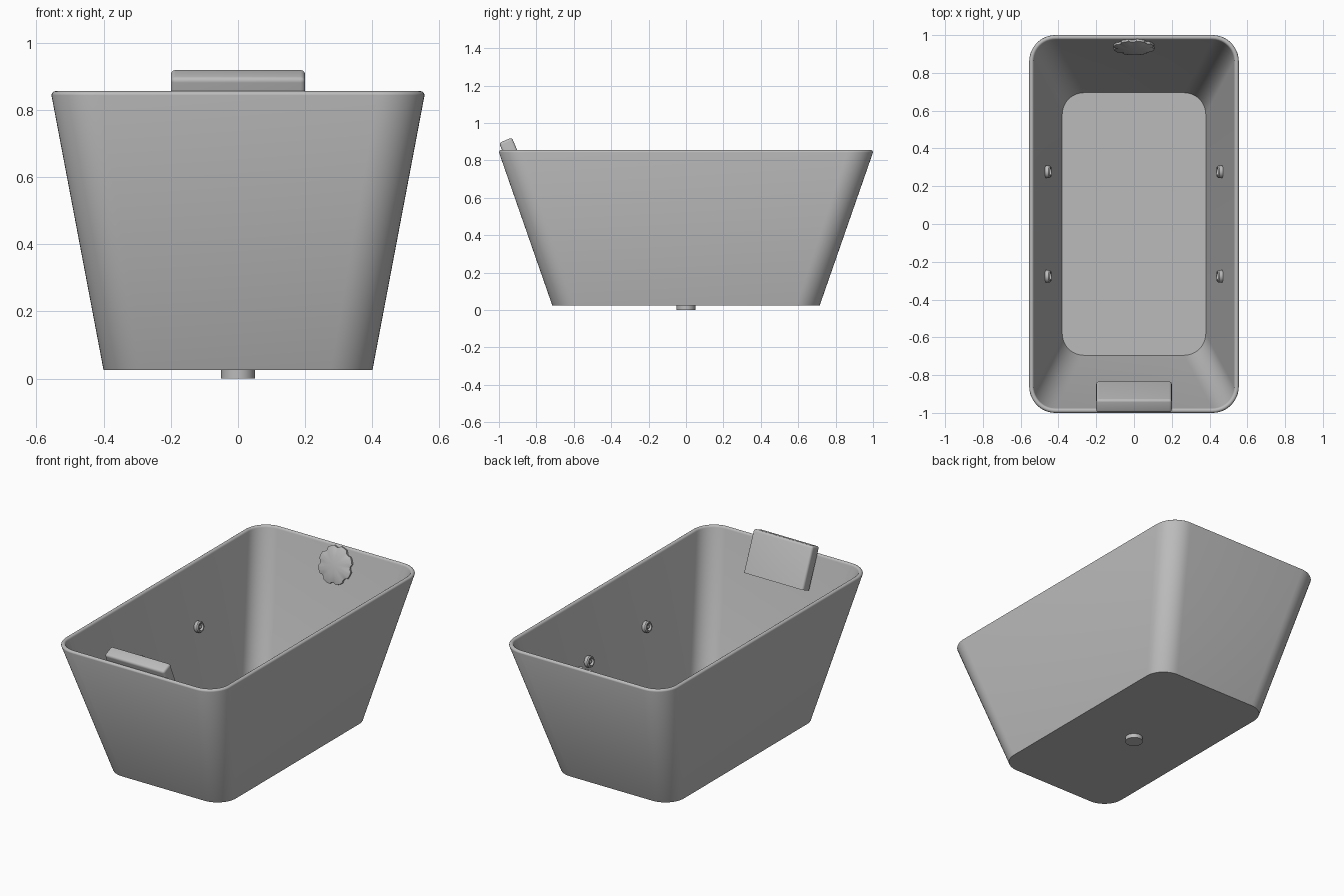
import bpy, bmesh
from math import sin, cos, pi, radians, atan
from mathutils import Vector

cube = bpy.data.objects.get("Cube")
if cube:
    bpy.data.objects.remove(cube, do_unlink=True)

enamel = bpy.data.materials.new("light_grey_enamel")
enamel.use_nodes = True
GREY = (0.5, 0.5, 0.5, 1)
enamel.diffuse_color = GREY
enamel.node_tree.nodes["Principled BSDF"].inputs["Base Color"].default_value = GREY


def finish(name, bm, angle=35):
    bmesh.ops.recalc_face_normals(bm, faces=bm.faces)
    mesh = bpy.data.meshes.new(name)
    bm.to_mesh(mesh)
    bm.free()
    mesh.materials.append(enamel)
    obj = bpy.data.objects.new(name, mesh)
    bpy.context.collection.objects.link(obj)
    bpy.ops.object.select_all(action='DESELECT')
    obj.select_set(True)
    bpy.context.view_layer.objects.active = obj
    bpy.ops.object.shade_smooth_by_angle(angle=radians(angle))
    return obj


def loft(rings):
    """Bridge equal-length rings of points and cap both ends."""
    bm = bmesh.new()
    loops = [[bm.verts.new(p) for p in ring] for ring in rings]
    n = len(loops[0])
    for a, b in zip(loops, loops[1:]):
        for i in range(n):
            j = (i + 1) % n
            bm.faces.new((a[i], a[j], b[j], b[i]))
    bm.faces.new(loops[0][::-1])
    bm.faces.new(loops[-1])
    return bm


def rounded_rect(hx, hy, r, z, steps=12):
    points = []
    for k, (sx, sy) in enumerate(((1, 1), (-1, 1), (-1, -1), (1, -1))):
        for i in range(steps + 1):
            a = (k + i / steps) * pi / 2
            points.append((sx * (hx - r) + r * cos(a), sy * (hy - r) + r * sin(a), z))
    return points


def turned(name, profile, location, normal, steps=48, notches=0):
    """Turned part from (radius, height) pairs, optionally with a notched edge."""
    edge = profile[0][0]
    rings = []
    for r, h in profile:
        ring = []
        for i in range(steps):
            a = 2 * pi * i / steps
            cut = notches and i % (steps // notches) < 2 and r > 0.8 * edge
            rr = r * 0.9 if cut else r
            ring.append((rr * cos(a), rr * sin(a), h))
        rings.append(ring)
    obj = finish(name, loft(rings))
    obj.location = location
    obj.rotation_euler = Vector(normal).to_track_quat('Z', 'Y').to_euler()
    return obj


# Tub shell: outer wall, half-round rim, inner wall, floor
HX, HY, RIM_Z, RIM_R = 0.555, 1.0, 0.843, 0.0125
shell = [rounded_rect(0.40, 0.715, 0.125, 0.025)]
for i in range(9):
    a = pi * i / 8
    inset = RIM_R * (1 - cos(a))
    shell.append(rounded_rect(HX - inset, HY - inset, 0.14 - inset, RIM_Z + RIM_R * sin(a)))
shell.append(rounded_rect(0.38, 0.695, 0.115, 0.05))
finish("tub_shell", loft(shell))

# Drain stub under the floor
turned("drain_stub", [(0.05, 0), (0.05, 0.03)], (0, 0, 0), (0, 0, 1))

# Headrest leaning on the front wall
bm = bmesh.new()
bmesh.ops.create_cube(bm, size=1)
bmesh.ops.scale(bm, vec=(0.4, 0.075, 0.25), verts=bm.verts)
soft = [e for e in bm.edges if any(v.co.z > 0 for v in e.verts)]
bmesh.ops.bevel(bm, geom=soft, offset=0.014, segments=4, profile=0.5, affect='EDGES')
headrest = finish("headrest", bm)
headrest.location = (0, -0.917, 0.7925)
headrest.rotation_euler.x = radians(22.8)

# Overflow cap on the back wall
tilt = atan(0.353)
turned("overflow_cap", [(0.11, -0.005), (0.11, 0.012), (0.09, 0.019), (0.05, 0.025), (0.01, 0.027)],
       (0, 0.942, 0.75), (0, -cos(tilt), sin(tilt)), notches=8)

# Water jets, two on each side wall
jet = [(0.033, -0.005), (0.033, 0.02), (0.028, 0.026), (0.021, 0.026),
       (0.018, 0.01), (0.012, 0.01), (0.01, 0.02), (0.003, 0.022)]
tilt = atan(0.189)
for side, sx in (("left", 1), ("right", -1)):
    for end, sy in (("front", -1), ("back", 1)):
        turned(f"{side}_{end}_jet", jet, (sx * 0.466, sy * 0.277, 0.505),
               (-sx * cos(tilt), 0, sin(tilt)), steps=32)
